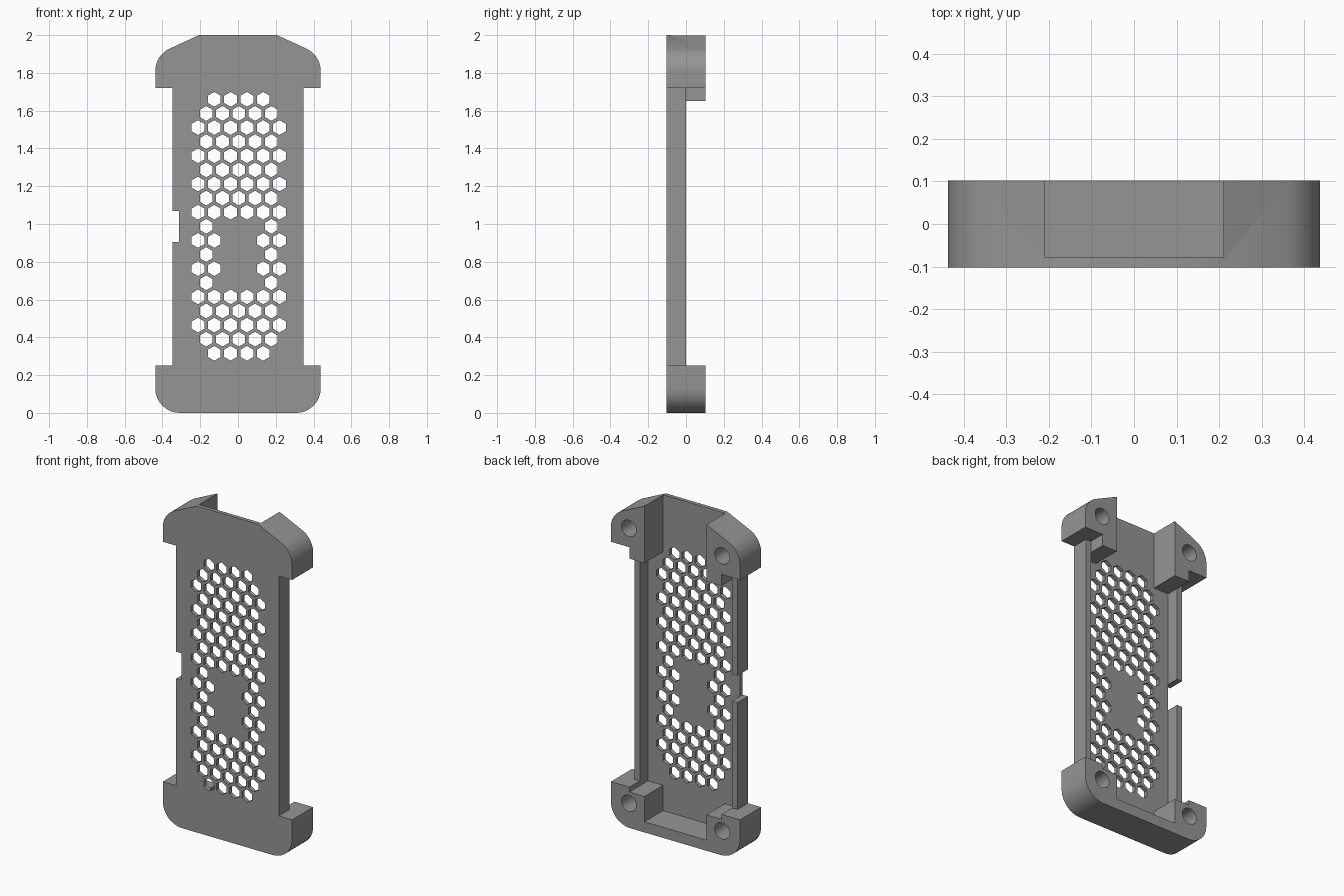
import bpy, bmesh, math

if "Cube" in bpy.data.objects:
    bpy.data.objects.remove(bpy.data.objects["Cube"])

gray = bpy.data.materials.new("gray")
gray.diffuse_color = (0.30, 0.30, 0.30, 1)
gray.use_nodes = True
gray.node_tree.nodes["Principled BSDF"].inputs["Base Color"].default_value = gray.diffuse_color


def prism(bm, pts, y0, y1):
    """Extrude an x-z outline from y0 to y1."""
    face = bm.faces.new([bm.verts.new((x, y0, z)) for x, z in pts])
    ext = bmesh.ops.extrude_face_region(bm, geom=[face])
    verts = [g for g in ext["geom"] if isinstance(g, bmesh.types.BMVert)]
    bmesh.ops.translate(bm, verts=verts, vec=(0, y1 - y0, 0))


def make(name, prisms):
    bm = bmesh.new()
    for p in prisms:
        prism(bm, *p)
    bmesh.ops.recalc_face_normals(bm, faces=bm.faces)
    me = bpy.data.meshes.new(name)
    bm.to_mesh(me)
    bm.free()
    me.materials.append(gray)
    ob = bpy.data.objects.new(name, me)
    bpy.context.collection.objects.link(ob)
    return ob


def rect(x0, x1, z0, z1):
    return [(x0, z0), (x1, z0), (x1, z1), (x0, z1)]


def ring(cx, cz, r, n, start=0.0):
    return [(cx + r * math.cos(start + math.tau * i / n),
             cz + r * math.sin(start + math.tau * i / n)) for i in range(n)]


def arc(cx, cz, r, a0, a1, n=10):
    return [(cx + r * math.cos(math.radians(a0 + (a1 - a0) * i / n)),
             cz + r * math.sin(math.radians(a0 + (a1 - a0) * i / n))) for i in range(n + 1)]


FRONT, FLOOR, RIM, BACK = -0.102, -0.078, 0.0, 0.102

# Outer silhouette: rounded lower end, narrow waist, tapered upper end
half = arc(0.308, 0.13, 0.13, -90, 0)
half += [(0.438, 0.25), (0.348, 0.25), (0.348, 1.72), (0.438, 1.72)]
half += arc(0.308, 1.81, 0.13, 0, 65)
half += [(0.207, 2.0)]
outline = half + [(-x, z) for x, z in reversed(half)]
case = make("case_body", [(outline, FRONT, BACK)])

# Vent holes: staggered hexagon rows around a solid panel
vents = []
for row in range(19):
    count = 4 if row in (0, 18) else (5 if row % 2 else 6)
    for i in range(count):
        x = (i - (count - 1) / 2) * 0.0863
        if 9 <= row <= 13 and abs(x) < (0.15 if row % 2 else 0.1):
            continue
        vents.append((ring(x + 0.004, 1.66 - row * 0.0747, 0.039, 6, math.pi / 6), -0.2, 0.0))

# Blind screw holes in the four corner blocks
screws = [(ring(sx * 0.316, z, 0.05, 32), -0.05, 0.2)
          for sx in (-1, 1) for z in (0.15, 1.835)]

cutters = [
    make("cutter_end_pocket", [(rect(-0.21, 0.21, 0.065, 2.1), FLOOR, 0.2)]),
    make("cutter_board_bay", [(rect(-0.312, 0.312, 0.22, 1.65), FLOOR, 0.2)]),
    make("cutter_side_ledges", [(rect(0.312, 0.6, 0.25, 1.72), RIM, 0.2),
                                (rect(-0.6, -0.312, 0.25, 1.72), RIM, 0.2)]),
    make("cutter_side_notch", [(rect(-0.5, -0.312, 0.905, 1.07), -0.2, 0.2)]),
    make("cutter_screw_holes", screws),
    make("cutter_vents", vents),
]
for c in cutters:
    mod = case.modifiers.new(c.name, "BOOLEAN")
    mod.operation = "DIFFERENCE"
    mod.solver = "EXACT"
    mod.object = c

# Bake the cuts and drop the cutters
bpy.context.view_layer.update()
baked = bpy.data.meshes.new_from_object(
    case.evaluated_get(bpy.context.evaluated_depsgraph_get()))
case.modifiers.clear()
case.data = baked
for c in cutters:
    bpy.data.objects.remove(c)

bpy.context.view_layer.objects.active = case
case.select_set(True)
bpy.ops.object.shade_smooth_by_angle(angle=math.radians(30))
